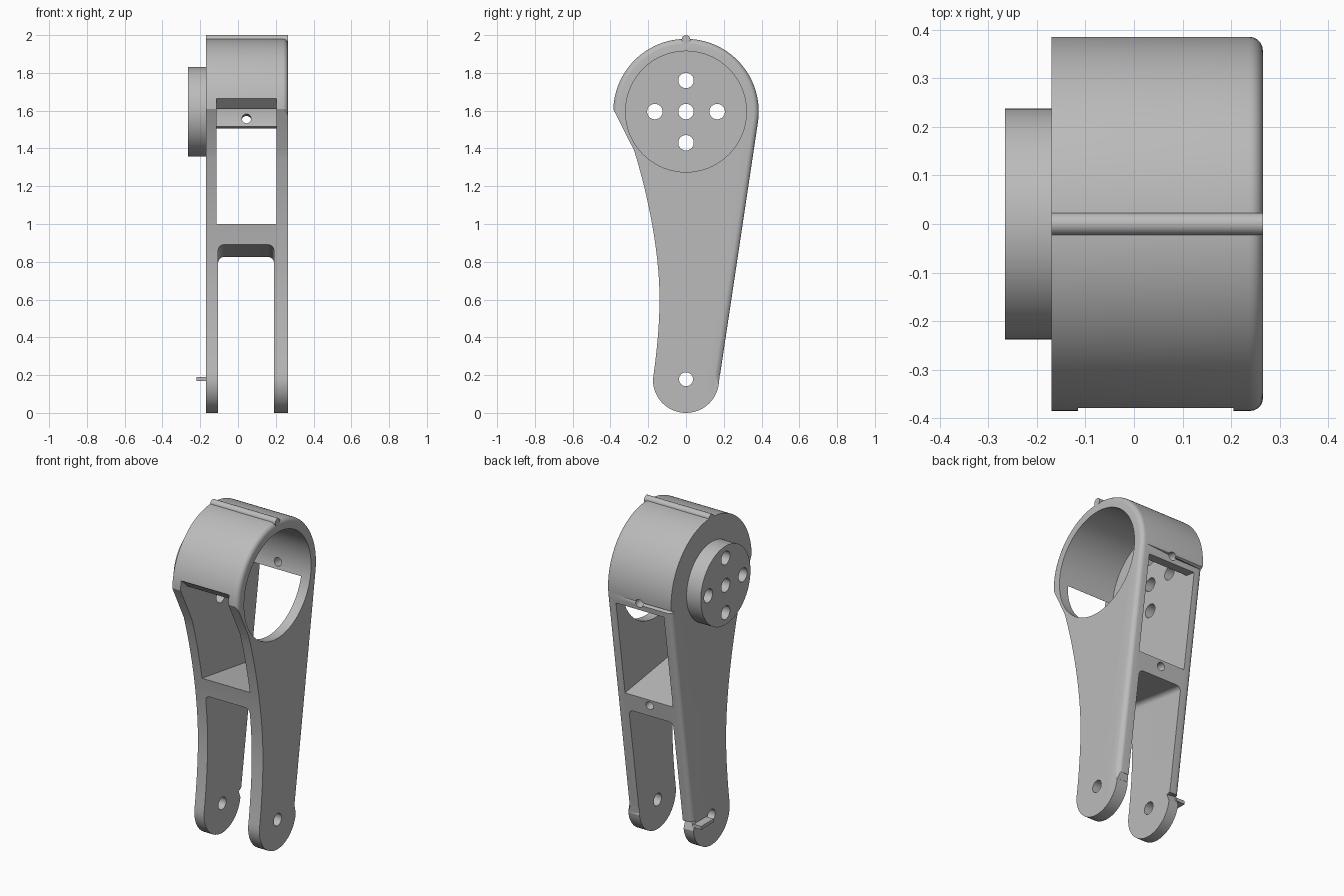
import bpy, bmesh, math
from math import cos, sin, radians, pi
from mathutils import Vector, geometry

if "Cube" in bpy.data.objects:
    bpy.data.objects.remove(bpy.data.objects["Cube"])

grey = bpy.data.materials.new("plain grey")
grey.use_nodes = True
grey.diffuse_color = (0.5, 0.5, 0.5, 1)
grey.node_tree.nodes["Principled BSDF"].inputs["Base Color"].default_value = (0.5, 0.5, 0.5, 1)

HUB_Z, HUB_R = 1.595, 0.385      # large upper ring
FOOT_Z, FOOT_R = 0.175, 0.175    # rounded leg ends
X0, X1 = -0.17, 0.265            # outer faces of the arm
SLOPE = 0.15                     # tilt of the cross pieces
TILT = math.asin((HUB_R - FOOT_R) / (HUB_Z - FOOT_Z))


def new_object(name, bm):
    bmesh.ops.recalc_face_normals(bm, faces=bm.faces)
    mesh = bpy.data.meshes.new(name)
    bm.to_mesh(mesh)
    bm.free()
    mesh.materials.append(grey)
    ob = bpy.data.objects.new(name, mesh)
    bpy.context.collection.objects.link(ob)
    return ob


def extrude(points, offset):
    bm = bmesh.new()
    face = bm.faces.new([bm.verts.new(p) for p in points])
    new = bmesh.ops.extrude_face_region(bm, geom=[face])["geom"]
    moved = [v for v in new if isinstance(v, bmesh.types.BMVert)]
    bmesh.ops.translate(bm, verts=moved, vec=offset)
    return bm


def slab(profile, xa, xb):
    """Solid from a (y, z) profile between two x positions."""
    return extrude([(xa, y, z) for y, z in profile], (xb - xa, 0, 0))


def arc(y, z, r, a, b, n):
    return [(y + r * cos(a + (b - a) * i / n), z + r * sin(a + (b - a) * i / n))
            for i in range(n + 1)]


def disc(y, z, r, n=48):
    return arc(y, z, r, 0, 2 * pi, n)[:-1]


def bezier(a, b, c, d, n):
    pts = geometry.interpolate_bezier(*[Vector(p) for p in (a, b, c, d)], n)
    return [(p.x, p.y) for p in pts]


def carve(ob, cutters):
    bpy.context.view_layer.objects.active = ob
    for cutter in cutters:
        mod = ob.modifiers.new("cut", "BOOLEAN")
        mod.operation, mod.solver, mod.object = "DIFFERENCE", "EXACT", cutter
        bpy.ops.object.modifier_apply(modifier=mod.name)


def smooth(ob):
    bpy.ops.object.select_all(action="DESELECT")
    ob.select_set(True)
    bpy.context.view_layer.objects.active = ob
    bpy.ops.object.shade_smooth_by_angle(angle=radians(30))


# Arm outline: ring, concave front edge, rounded foot, straight back edge
outline = arc(0, HUB_Z, HUB_R, -TILT, radians(178), 64)
outline += bezier((-0.275, 1.39), (-0.2, 1.15), (-0.14, 0.85), (-0.14, 0.6), 16)
outline += bezier((-0.14, 0.6), (-0.14, 0.45), (-0.16, 0.28), (-0.175, 0.18), 10)[1:]
outline += arc(0, FOOT_Z, FOOT_R, pi, 2 * pi - TILT, 28)[1:]
outline.append((0.18, 0.2))
bm = slab(outline, X0, X1)

# Rounded outer edges: ring on one face, straight back edge on both
fillet = []
for e in bm.edges:
    a, b = e.verts
    if abs(a.co.x - b.co.x) > 0.01:
        continue
    mid = (a.co + b.co) / 2
    back = abs(a.co.z - b.co.z) > 1
    ring = mid.x > 0 and mid.z > HUB_Z - 0.06 and Vector((mid.y, mid.z - HUB_Z)).length > 0.38
    if back or ring:
        fillet.append(e)
bmesh.ops.bevel(bm, geom=fillet, offset=0.028, segments=5, profile=0.5,
                affect="EDGES", clamp_overlap=False)
arm = new_object("arm_body", bm)

# Cutter for the bore
bore = new_object("bore_cutter", slab(disc(0, HUB_Z, 0.32, 72), -0.115, 0.4))

# Cutter for the window, with a chamfered lip under the ring's front
window_profile = [(-0.32, 1.61), (-0.375, 1.665), (-0.6, 1.665), (-0.6, 1.0 + SLOPE * 0.42),
                  (0.6, 1.0 - SLOPE * 0.78), (0.6, 1.61 - SLOPE * 0.92)]
window = new_object("window_cutter", slab(window_profile, -0.115, 0.205))

# Cutter for the leg gap, rounded at its upper corners
xa, xb, top, r = -0.105, 0.19, 0.866, 0.03
gap_profile = arc(xb - r, top - r, r, 0, pi / 2, 6) + arc(xa + r, top - r, r, pi / 2, pi, 6)
gap_profile += [(xa, -0.4), (xb, -0.4)]
bm = extrude([(x, -0.6, z) for x, z in gap_profile], (0, 1.2, 0))
for v in bm.verts:
    v.co.z -= SLOPE * v.co.y
gap = new_object("gap_cutter", bm)

# Cutters for the pivot hole and the five boss holes
pivot = new_object("pivot_cutter", slab(disc(0, 0.178, 0.037, 24), -0.4, 0.4))
boss_holes = [new_object("boss_hole_cutter", slab(disc(y, HUB_Z + z, 0.041, 24), -0.4, -0.05))
              for y, z in ((0, 0), (0.165, 0), (-0.165, 0), (0, 0.165), (0, -0.165))]


# Screw holes along the tilted back: through the ring, blind in the crossbar
def screw_cutter(start, length):
    y, z = start
    ring = [(0.045 + px, y, z + pz) for px, pz in disc(0, 0, 0.025, 20)]
    return new_object("screw_cutter", extrude(ring, (0, length, -SLOPE * length)))


screws = [screw_cutter((0.2, 1.575), 0.4), screw_cutter((0.17, 0.91), 0.4)]

# Round boss on the closed side
boss = new_object("round_boss", slab(disc(0, HUB_Z, 0.2375, 64), -0.265, X0 + 0.01))
carve(arm, [bore, window, gap, pivot] + boss_holes + screws)
carve(boss, boss_holes)
for cutter in [bore, window, gap, pivot] + boss_holes + screws:
    bpy.data.objects.remove(cutter)

# Rib along the crown
rib = new_object("top_rib", slab(disc(0, 1.977, 0.023, 20), X0, X1))

# Small stop tab on one foot
tab = new_object("stop_tab", slab([(0.05, 0.17), (0.17, 0.17), (0.17, 0.19), (0.05, 0.19)],
                                  -0.22, X0 + 0.01))

for part in (arm, boss, rib, tab):
    smooth(part)
